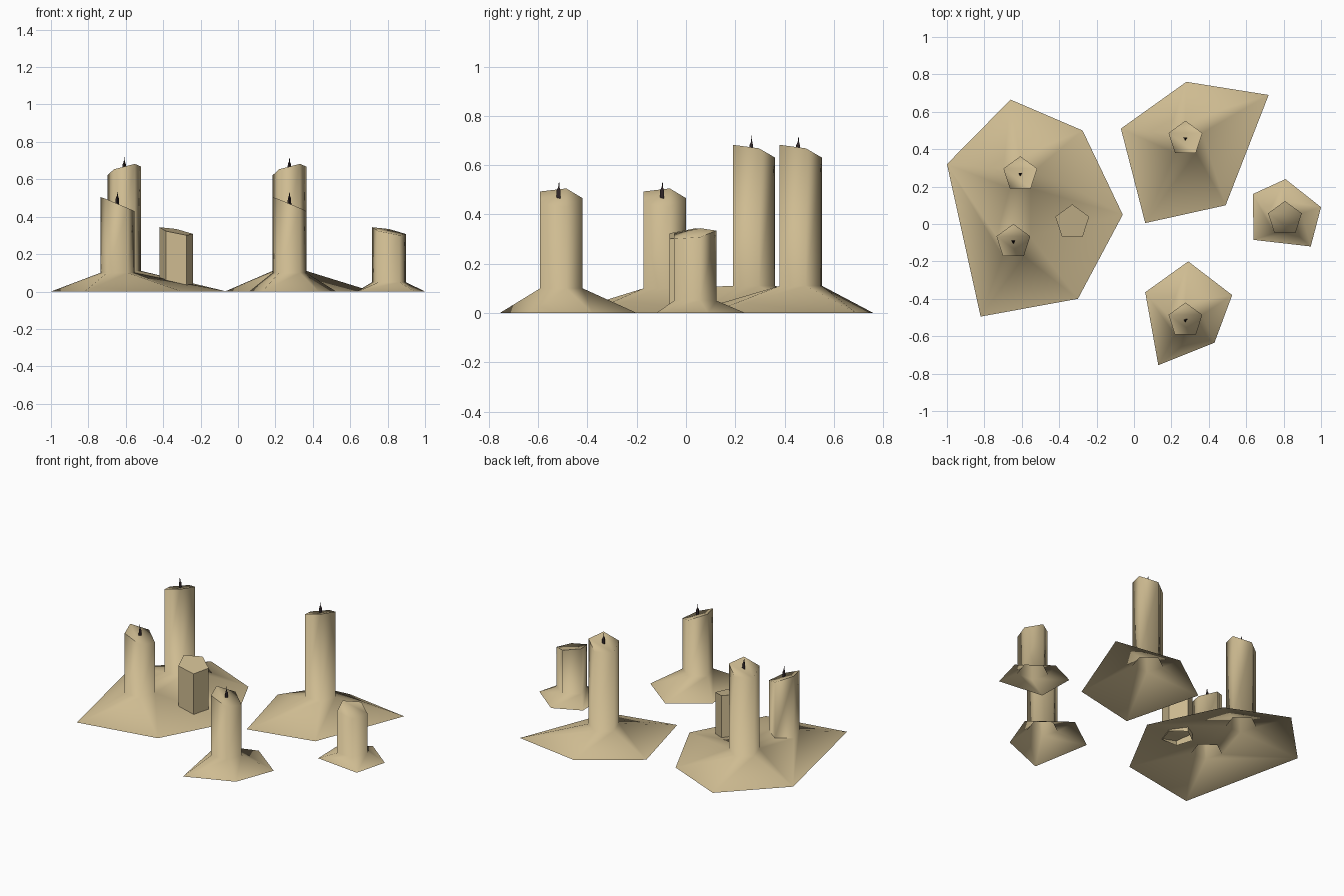
import bpy, bmesh, math

if "Cube" in bpy.data.objects:
    bpy.data.objects.remove(bpy.data.objects["Cube"])

def material(name, rgb):
    m = bpy.data.materials.new(name)
    m.diffuse_color = (*rgb, 1)
    m.use_nodes = True
    m.node_tree.nodes["Principled BSDF"].inputs["Base Color"].default_value = m.diffuse_color
    return m

WAX = material("tan_wax", (0.62, 0.50, 0.285))
CHAR = material("charred_wick", (0.03, 0.02, 0.022))
R = 0.095
# candle kinds: top centre height, top slope in x, slope in y, neck height
TALL = (0.651, 0.26, -0.22, 0.11)
MEDIUM = (0.468, -0.42, -0.02, 0.10)
SMALL = (0.322, -0.20, 0.13, 0.05)

def finish(bm, name, mat, angle=None):
    me = bpy.data.meshes.new(name)
    bm.to_mesh(me)
    bm.free()
    me.materials.append(mat)
    ob = bpy.data.objects.new(name, me)
    bpy.context.collection.objects.link(ob)
    if angle:
        bpy.ops.object.select_all(action='DESELECT')
        bpy.context.view_layer.objects.active = ob
        ob.select_set(True)
        bpy.ops.object.shade_smooth_by_angle(angle=math.radians(angle))
    return ob

def shaft(bm, x, y, kind, bottom=None):
    """Five-sided candle with a slanted top, open below; returns its neck ring
    ordered back, left, front left, front right, right."""
    zc, sx, sy, neck = kind
    low, top = [], []
    for i in range(5):
        a = math.radians(90 + 72 * i)
        dx, dy = R * math.cos(a), R * math.sin(a)
        low.append(bm.verts.new((x + dx, y + dy, neck if bottom is None else bottom)))
        top.append(bm.verts.new((x + dx, y + dy, zc + sx * dx + sy * dy)))
    for i in range(5):
        j = (i + 1) % 5
        bm.faces.new((low[i], low[j], top[j], top[i]))
    bm.faces.new(top)
    return low

def wick(name, x, y, kind):
    """Three-sided stub ending in a thin spike."""
    bm = bmesh.new()
    z = kind[0]
    rings = []
    for h, r in ((-0.01, 0.012), (0.03, 0.010), (0.042, 0.004)):
        rings.append([bm.verts.new((x + r * math.cos(math.radians(a)),
                                    y + r * math.sin(math.radians(a)), z + h))
                      for a in (30, 150, 270)])
    tip = bm.verts.new((x, y, z + 0.07))
    for i in range(3):
        j = (i + 1) % 3
        for lo, hi in zip(rings, rings[1:]):
            bm.faces.new((lo[i], lo[j], hi[j], hi[i]))
        bm.faces.new((rings[-1][i], rings[-1][j], tip))
    finish(bm, name, CHAR)

def ground_ring(bm, pts):
    return [bm.verts.new((px, py, 0)) for px, py in pts]

# single candles, each flaring into its own wax puddle
singles = [
    ("tall_candle", 0.275, 0.457, TALL,
     [(0.28, 0.76), (-0.07, 0.51), (0.06, 0.005), (0.49, 0.10), (0.72, 0.69)]),
    ("medium_candle", 0.275, -0.515, MEDIUM,
     [(0.29, -0.20), (0.06, -0.365), (0.13, -0.755), (0.43, -0.635), (0.525, -0.38)]),
    ("small_candle", 0.807, 0.028, SMALL,
     [(0.81, 0.24), (0.635, 0.16), (0.64, -0.085), (0.945, -0.12), (1.0, 0.09)]),
]
for name, x, y, kind, pts in singles:
    bm = bmesh.new()
    n = shaft(bm, x, y, kind)
    o = ground_ring(bm, pts)
    for i in range(5):
        j = (i + 1) % 5
        bm.faces.new((o[i], o[j], n[j], n[i]))
    finish(bm, name, WAX, 87)
    if kind is not SMALL:
        wick(name + "_wick", x, y, kind)

# pair of candles sharing one large puddle
bm = bmesh.new()
t = shaft(bm, -0.608, 0.267, TALL)
m = shaft(bm, -0.645, -0.095, MEDIUM)
o = ground_ring(bm, [(-1.0, 0.32), (-0.66, 0.665), (-0.275, 0.50),
                     (-0.06, 0.05), (-0.30, -0.40), (-0.82, -0.495)])
for f in ((o[1], o[0], t[1], t[0]), (o[2], o[1], t[0], t[4]),
          (o[3], o[2], t[4], t[3]), (o[3], t[3], m[4]),
          (o[4], o[3], m[4], m[3]), (o[5], o[4], m[3], m[2]),
          (o[0], o[5], m[2], m[1]), (o[0], m[1], t[2], t[1]),
          (t[2], m[1], m[0]), (t[2], m[0], t[3]), (t[3], m[0], m[4])):
    bm.faces.new(f)
finish(bm, "candle_pair", WAX, 87)
wick("pair_tall_wick", -0.608, 0.267, TALL)
wick("pair_medium_wick", -0.645, -0.095, MEDIUM)

# plain flat-sided candle standing in the shared puddle
bm = bmesh.new()
shaft(bm, -0.33, 0.01, SMALL, bottom=0.03)
finish(bm, "plain_small_candle", WAX)
